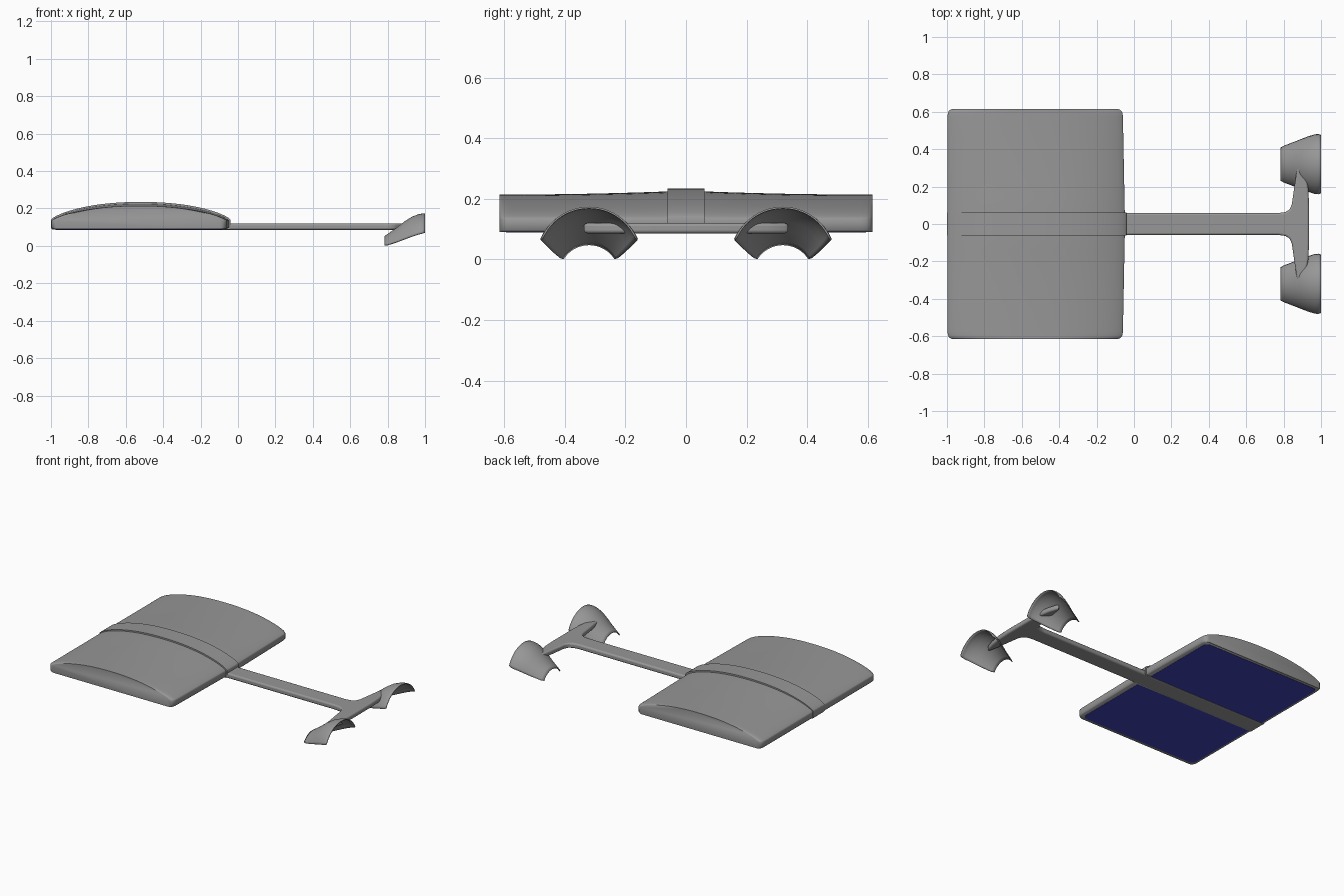
import bpy, bmesh, math

if "Cube" in bpy.data.objects:
    bpy.data.objects.remove(bpy.data.objects["Cube"])


def material(name, colour):
    m = bpy.data.materials.new(name)
    m.diffuse_color = colour
    m.use_nodes = True
    m.node_tree.nodes["Principled BSDF"].inputs["Base Color"].default_value = m.diffuse_color
    return m


grey = material("dark_grey", (0.31, 0.31, 0.31, 1))
blue = material("underside_blue", (0.055, 0.055, 0.5, 1))


def finish(name, bm, angle=35, mat=grey):
    bmesh.ops.recalc_face_normals(bm, faces=bm.faces)
    me = bpy.data.meshes.new(name)
    bm.to_mesh(me)
    bm.free()
    me.materials.append(mat)
    ob = bpy.data.objects.new(name, me)
    bpy.context.collection.objects.link(ob)
    bpy.ops.object.select_all(action='DESELECT')
    bpy.context.view_layer.objects.active = ob
    ob.select_set(True)
    bpy.ops.object.shade_smooth_by_angle(angle=math.radians(angle))
    return ob


def loft(name, rings, closed, angle=35):
    bm = bmesh.new()
    rows = [[bm.verts.new(p) for p in r] for r in rings]
    n = len(rows[0])
    for a, b in zip(rows, rows[1:]):
        for i in range(n if closed else n - 1):
            j = (i + 1) % n
            bm.faces.new((a[i], a[j], b[j], b[i]))
    if closed:
        bm.faces.new(rows[0])
        bm.faces.new(rows[-1])
    return finish(name, bm, angle)


def extrude_outline(outline, z, height):
    bm = bmesh.new()
    f = bm.faces.new([bm.verts.new((x, y, z)) for x, y in outline])
    r = bmesh.ops.extrude_face_region(bm, geom=[f])
    top = [v for v in r["geom"] if isinstance(v, bmesh.types.BMVert)]
    bmesh.ops.translate(bm, vec=(0, 0, height), verts=top)
    return bm


def dome_ring(y, x0, x1, base, shoulder, top):
    # flat base, short walls, domed top
    cx, hx = (x0 + x1) / 2, (x1 - x0) / 2
    pts = [(cx - hx + 0.008, y, base), (cx - hx, y, base + 0.008)]
    n = 40
    for i in range(n + 1):
        u = -math.cos(math.pi * i / n)
        z = shoulder + (top - shoulder) * max(0, 1 - abs(u) ** 2.2) ** 0.75
        pts.append((cx + hx * u, y, z))
    pts += [(cx + hx, y, base + 0.008), (cx + hx - 0.008, y, base)]
    return pts


# Domed pad body with rounded corners
half = [(0.615, 0.028), (0.612, 0.016), (0.604, 0.007), (0.592, 0.002), (0.575, 0),
        (0.45, 0), (0.33, 0), (0.22, 0), (0.14, 0), (0.06, 0)]
stations = [(-y, i) for y, i in half] + [(y, i) for y, i in reversed(half)]
rings = []
for y, inset in stations:
    k = max(0, 1 - abs(y) / 0.615)
    rings.append(dome_ring(y, -0.997 + inset, -0.06 + 0.012 * k - inset,
                           0.09, 0.135, 0.214 + 0.013 * k * k))
loft("pad_body", rings, True, 55)

# Raised central band over the pad
loft("centre_band", [dome_ring(y, -1, -0.04, 0.087, 0.14, 0.235) for y in (-0.061, 0.061)],
     True, 55)

# Blue underside panels
for side, label in ((1, "left"), (-1, "right")):
    pts = [(-0.975, 0.06), (-0.085, 0.06)]
    for cx, a0 in ((-0.115, 0), (-0.945, 90)):
        for i in range(5):
            a = math.radians(a0 + i * 22.5)
            pts.append((cx + 0.03 * math.cos(a), 0.565 + 0.03 * math.sin(a)))
    bm = extrude_outline([(x, y * side) for x, y in pts], 0.0885, 0.004)
    finish("underside_panel_" + label, bm, mat=blue)

# Stem ending in a tapered cross bar
edge = [(-0.985, 0.06), (0.77, 0.058), (0.81, 0.064), (0.832, 0.078), (0.844, 0.105),
        (0.856, 0.19), (0.868, 0.27), (0.878, 0.325), (0.89, 0.342), (0.902, 0.325),
        (0.918, 0.27), (0.932, 0.19), (0.936, 0.1)]
outline = edge + [(x, -y) for x, y in reversed(edge)]
stem = finish("stem_and_cross_bar", extrude_outline(outline, 0.086, 0.034), 40)
bev = stem.modifiers.new("round_edges", 'BEVEL')
bev.width = 0.01
bev.segments = 3
bev.limit_method = 'ANGLE'
bev.angle_limit = math.radians(50)

# Flared arched cups: x, half width, edge height, crown height
cup = [(0.782, 0.088, 0.004, 0.052), (0.80, 0.098, 0.006, 0.064), (0.85, 0.117, 0.022, 0.099),
       (0.89, 0.133, 0.037, 0.131), (0.93, 0.148, 0.052, 0.156),
       (0.965, 0.159, 0.063, 0.169), (0.985, 0.161, 0.068, 0.173), (1.0, 0.156, 0.073, 0.174)]
for side, label in ((1, "left"), (-1, "right")):
    rings = []
    for x, w, ze, zc in cup:
        h = zc - ze
        rad = (w * w + h * h) / (2 * h)
        cz = zc - rad
        a = math.atan2(w, ze - cz)
        rings.append([(x, 0.32 * side + rad * math.sin(a * t / 12), cz + rad * math.cos(a * t / 12))
                      for t in range(-12, 13)])
    ob = loft("cup_" + label, rings, False, 60)
    # keep the crown facing up so thickness grows inward
    if sum(p.normal.z for p in ob.data.polygons) < 0:
        ob.data.flip_normals()
    sol = ob.modifiers.new("thickness", 'SOLIDIFY')
    sol.thickness = 0.006
    sol.offset = -1
